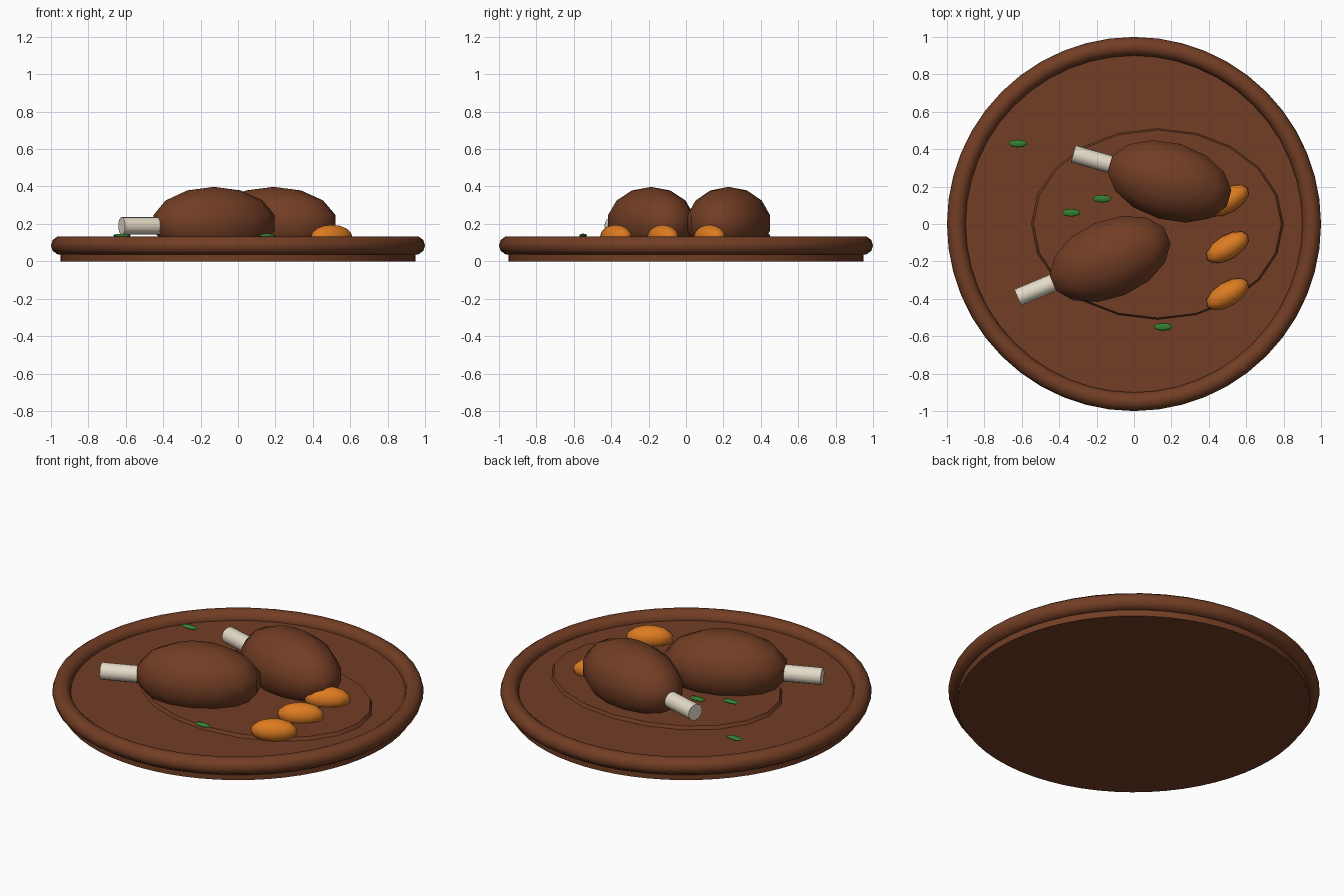
import bpy
import math
from mathutils import Vector

cube = bpy.data.objects.get("Cube")
if cube:
    bpy.data.objects.remove(cube, do_unlink=True)


def material(name, rgb):
    mat = bpy.data.materials.new(name)
    mat.use_nodes = True
    color = (*rgb, 1)
    mat.diffuse_color = color
    mat.node_tree.nodes["Principled BSDF"].inputs["Base Color"].default_value = color
    return mat


brown = material("roast_brown", (0.17, 0.048, 0.018))
ivory = material("bone_ivory", (0.78, 0.71, 0.58))
orange = material("carrot_orange", (0.72, 0.2, 0.015))
green = material("herb_green", (0.035, 0.21, 0.03))


def finish(name, mat, angle=40):
    obj = bpy.context.object
    obj.name = name
    obj.data.materials.append(mat)
    bpy.ops.object.transform_apply(location=False, rotation=False, scale=True)
    bpy.ops.object.shade_smooth_by_angle(angle=math.radians(angle))
    return obj


def ellipsoid(name, mat, center, size, turn=0, segments=14, rings=7):
    bpy.ops.mesh.primitive_uv_sphere_add(segments=segments, ring_count=rings, radius=1,
                                         location=center, rotation=(0, 0, turn))
    bpy.context.object.scale = size
    return finish(name, mat, 60)


# Round tray with a rolled rim
bpy.ops.mesh.primitive_cylinder_add(vertices=64, radius=0.95, depth=0.086,
                                    location=(0, 0, 0.043))
finish("tray_base", brown)
bpy.ops.mesh.primitive_torus_add(major_segments=48, minor_segments=10, major_radius=0.95,
                                 minor_radius=0.05, location=(0, 0, 0.085))
finish("tray_rim", brown, 60)

# Thin oval pool of sauce
bpy.ops.mesh.primitive_cone_add(vertices=20, radius1=1, radius2=0.975, depth=0.03,
                                location=(0.125, 0, 0.09))
bpy.context.object.scale = (0.68, 0.515, 1)
finish("sauce_pool", brown, 30)

# Drumsticks: meat with a bone sticking out along its long axis
for side, x, y, degrees in (("front", -0.128, -0.187, 22.6), ("back", 0.19, 0.228, -16)):
    turn = math.radians(degrees)
    ellipsoid(side + "_meat", brown, (x, y, 0.205), (0.348, 0.213, 0.193), turn)
    axis = Vector((-math.cos(turn), -math.sin(turn), 0))
    bpy.ops.mesh.primitive_cylinder_add(vertices=16, radius=0.047, depth=0.28,
                                        location=Vector((x, y, 0.19)) + axis * 0.395,
                                        rotation=(0, math.pi / 2, turn))
    finish(side + "_bone", ivory)

# Row of carrots
for i in range(3):
    ellipsoid(f"carrot_{i + 1}", orange, (0.5, -0.375 + 0.25 * i, 0.13),
              (0.128, 0.065, 0.065), math.radians(31), 12, 8)

# Scattered herb leaves
for i, (x, y) in enumerate(((-0.62, 0.43), (-0.335, 0.06), (-0.17, 0.135), (0.155, -0.55))):
    ellipsoid(f"herb_leaf_{i + 1}", green, (x, y, 0.138), (0.05, 0.021, 0.01), 0, 10, 6)
